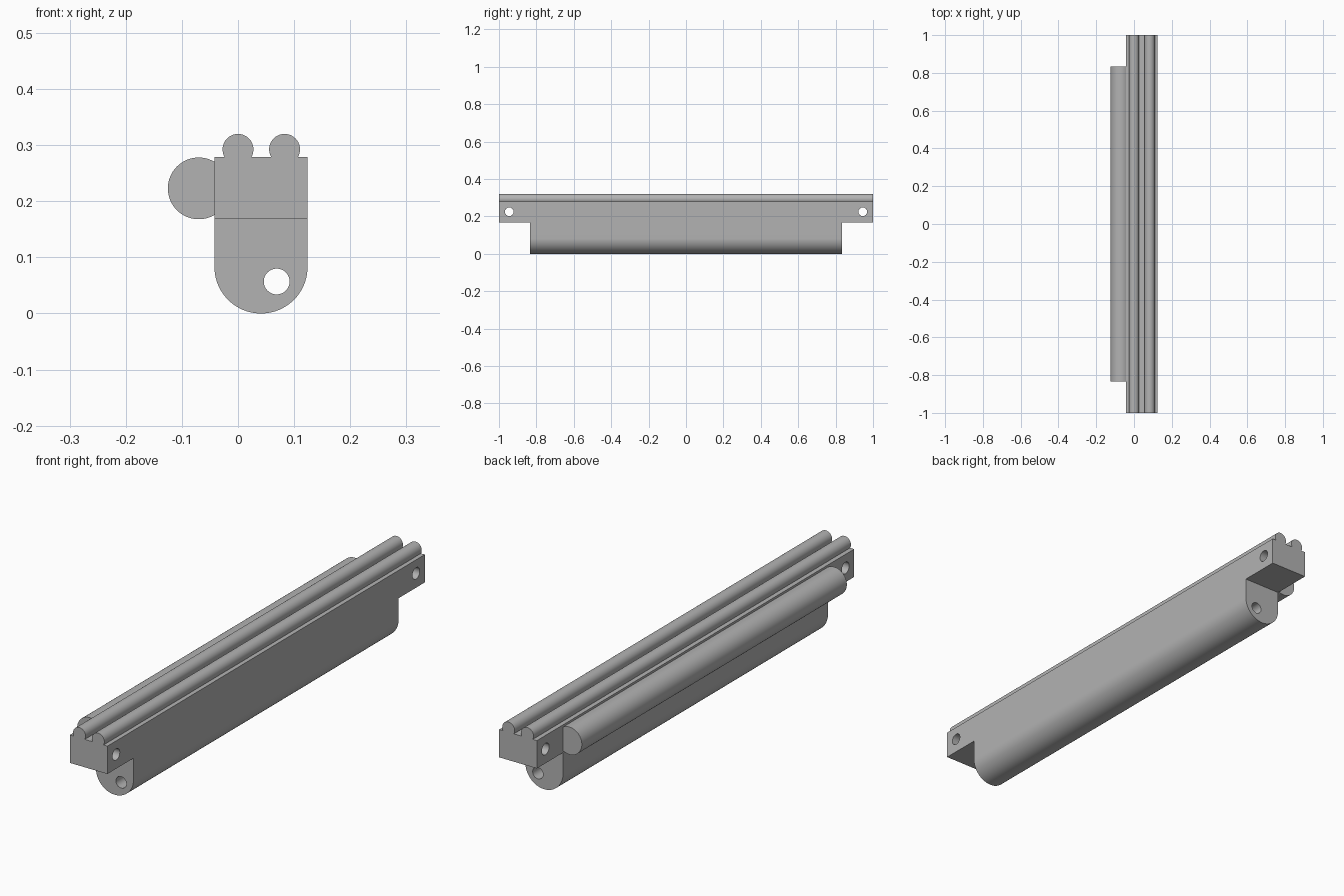
import bpy, bmesh, math
from mathutils import Matrix

if "Cube" in bpy.data.objects:
    bpy.data.objects.remove(bpy.data.objects["Cube"])

grey = bpy.data.materials.new("plain grey")
grey.use_nodes = True
grey.diffuse_color = (0.45, 0.45, 0.45, 1)
grey.node_tree.nodes["Principled BSDF"].inputs["Base Color"].default_value = grey.diffuse_color

LEFT, RIGHT = -0.042, 0.124       # body sides in x
MID = (LEFT + RIGHT) / 2
STEP, TOP = 0.168, 0.279          # underside and top of the upper bar
INNER = 0.835                     # half length of the shorter parts


def add_object(name, bm):
    bmesh.ops.recalc_face_normals(bm, faces=bm.faces)
    mesh = bpy.data.meshes.new(name)
    bm.to_mesh(mesh)
    bm.free()
    mesh.materials.append(grey)
    obj = bpy.data.objects.new(name, mesh)
    bpy.context.collection.objects.link(obj)
    return obj


def extrude_profile(name, points, half):
    """Extrude an x-z outline along y, from -half to half."""
    bm = bmesh.new()
    face = bm.faces.new([bm.verts.new((x, -half, z)) for x, z in points])
    new = bmesh.ops.extrude_face_region(bm, geom=[face])["geom"]
    verts = [v for v in new if isinstance(v, bmesh.types.BMVert)]
    bmesh.ops.translate(bm, verts=verts, vec=(0, 2 * half, 0))
    return add_object(name, bm)


def rod(name, centre, radius, length, axis="Y", sides=64):
    turn = Matrix.Rotation(math.pi / 2, 4, "X" if axis == "Y" else "Y")
    bm = bmesh.new()
    bmesh.ops.create_cone(bm, cap_ends=True, segments=sides, radius1=radius,
                          radius2=radius, depth=length,
                          matrix=Matrix.Translation(centre) @ turn)
    return add_object(name, bm)


def drill(target, cutter):
    mod = target.modifiers.new("hole", "BOOLEAN")
    mod.operation = "DIFFERENCE"
    mod.solver = "EXACT"
    mod.object = cutter
    bpy.context.view_layer.objects.active = target
    bpy.ops.object.modifier_apply(modifier=mod.name)
    bpy.data.objects.remove(cutter)


# Upper bar with a cross hole near each end
bar = extrude_profile("upper_bar", [(LEFT, STEP), (RIGHT, STEP), (RIGHT, TOP), (LEFT, TOP)], 1)
for side in (-1, 1):
    drill(bar, rod("cutter", (MID, side * 0.945, 0.225), 0.023, 0.4, "X", 48))

# Lower body with a rounded underside and a lengthwise bore
radius = (RIGHT - LEFT) / 2
outline = [(LEFT, STEP)]
for i in range(41):
    a = math.pi + math.pi * i / 40
    outline.append((MID + radius * math.cos(a), radius + radius * math.sin(a)))
outline.append((RIGHT, STEP))
body = extrude_profile("lower_body", outline, INNER)
drill(body, rod("cutter", (0.069, 0, 0.057), 0.023, 2.2, "Y", 48))

# Two top rails and the side roller
parts = [bar, body]
for name, x in (("top_rail_right", 0), ("top_rail_left", 0.083)):
    parts.append(rod(name, (x, 0, 0.2925), 0.0275, 2))
parts.append(rod("side_roller", (-0.07, 0, 0.223), 0.055, 2 * INNER))

# Smooth round surfaces, sharp edges elsewhere
bpy.ops.object.select_all(action="DESELECT")
for obj in parts:
    obj.select_set(True)
bpy.context.view_layer.objects.active = bar
bpy.ops.object.shade_smooth_by_angle(angle=math.radians(30))
